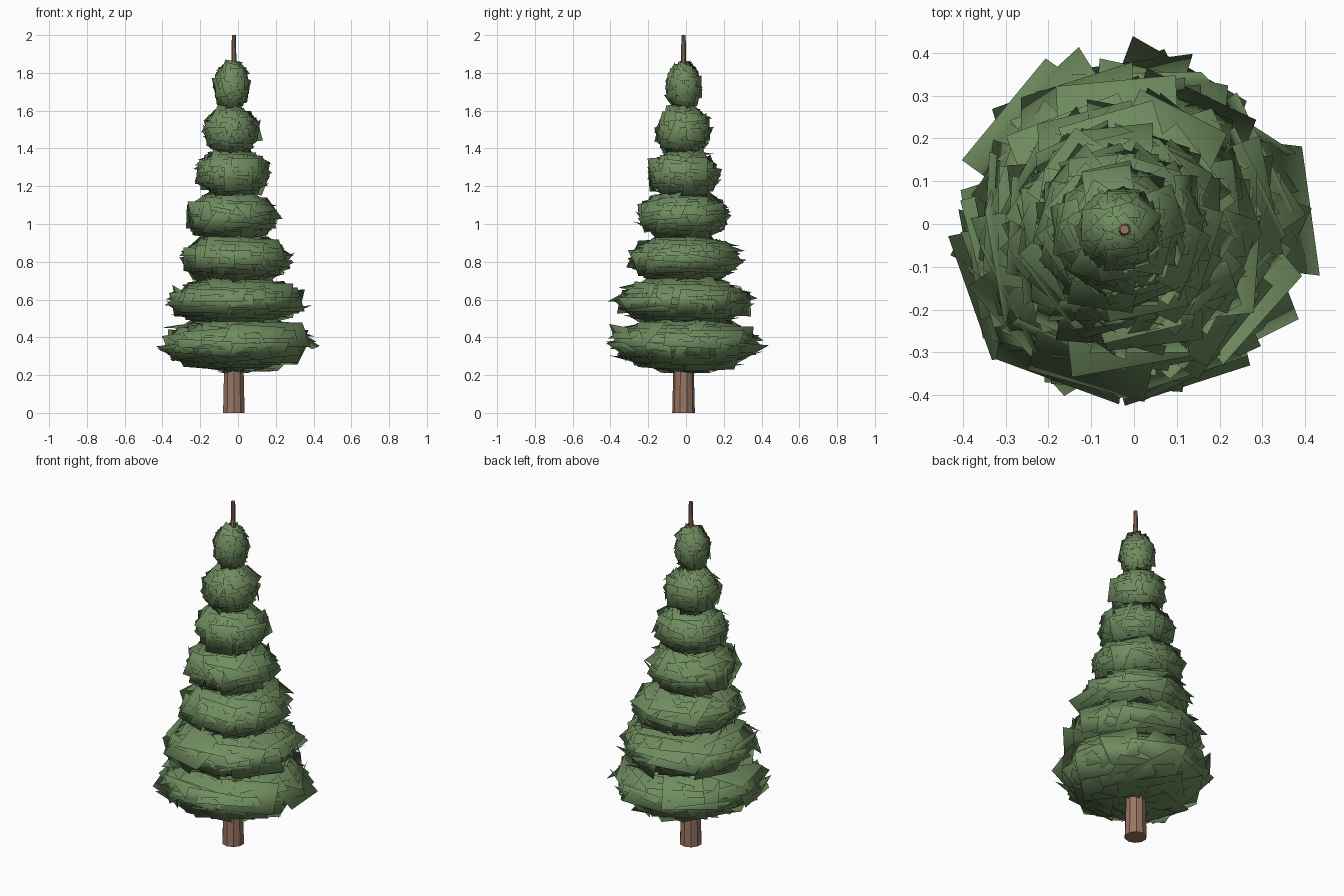
import bpy, math, random
from mathutils import Vector

random.seed(5)
if "Cube" in bpy.data.objects:
    bpy.data.objects.remove(bpy.data.objects["Cube"])

CX, CY = -0.022, -0.013


def material(name, rgb):
    mat = bpy.data.materials.new(name)
    mat.use_nodes = True
    mat.diffuse_color = (*rgb, 1)
    mat.node_tree.nodes["Principled BSDF"].inputs["Base Color"].default_value = (*rgb, 1)
    return mat


needle_green = material("needle green", (0.16, 0.265, 0.115))
bark_brown = material("bark brown", (0.31, 0.18, 0.12))


def foliage_tier(name, x, z, radius, height, count=64, wide=0.44, tall=0.52, tilt=0.12):
    """Large cards tangent to a sphere, squashed into a boxy tier."""
    scale = Vector((radius, radius, height))
    verts, faces, normals = [], [], []
    golden = math.pi * (3 - math.sqrt(5))
    turn = random.uniform(0, math.tau)
    for i in range(count):
        up = 1 - 2 * (i + 0.5) / count
        ring = math.sqrt(1 - up * up)
        a = i * golden + turn
        out = Vector((ring * math.cos(a), ring * math.sin(a), up))
        # lean each card a little off the surface
        facing = (out + Vector([random.gauss(0, tilt) for _ in range(3)])).normalized()
        side = facing.cross(Vector((0, 0, 1))).normalized()
        rise = side.cross(facing)
        # mostly level cards, with a slight roll
        spin = random.gauss(0, 0.15)
        u = (side * math.cos(spin) + rise * math.sin(spin)) * wide
        v = facing.cross(u).normalized() * tall
        centre = out * random.uniform(0.86, 1.0)
        first = len(verts)
        for su, sv in ((-1, -1), (1, -1), (1, 1), (-1, 1)):
            p = centre + u * su + v * sv
            verts.append(p * scale)
            n = p.normalized()
            normals.append(Vector((n.x / radius, n.y / radius, n.z / height)).normalized())
        faces.append(list(range(first, first + 4)))
    mesh = bpy.data.meshes.new(name)
    mesh.from_pydata(verts, [], faces)
    mesh.materials.append(needle_green)
    mesh.shade_smooth()
    # round shading across the flat cards
    mesh.normals_split_custom_set_from_vertices(normals)
    obj = bpy.data.objects.new(name, mesh)
    obj.location = (x, CY, z)
    bpy.context.collection.objects.link(obj)


# Seven foliage tiers: centre x, centre height, radius, half height
tiers = [
    (-0.01, 0.365, 0.35, 0.132), (-0.012, 0.59, 0.32, 0.122),
    (-0.008, 0.815, 0.26, 0.122), (-0.035, 1.04, 0.215, 0.122),
    (-0.03, 1.265, 0.175, 0.122), (-0.036, 1.493, 0.132, 0.122),
    (-0.033, 1.73, 0.085, 0.118),
]
for i, tier in enumerate(tiers):
    foliage_tier(f"foliage_tier_{i + 1}", *tier)

# Tapered trunk running through to the tip
bpy.ops.mesh.primitive_cone_add(vertices=10, radius1=0.06, radius2=0.011,
                                depth=2, location=(CX, CY, 1))
trunk = bpy.context.object
trunk.name = "trunk"
trunk.data.materials.append(bark_brown)
bpy.ops.object.shade_smooth_by_angle(angle=math.radians(30))
